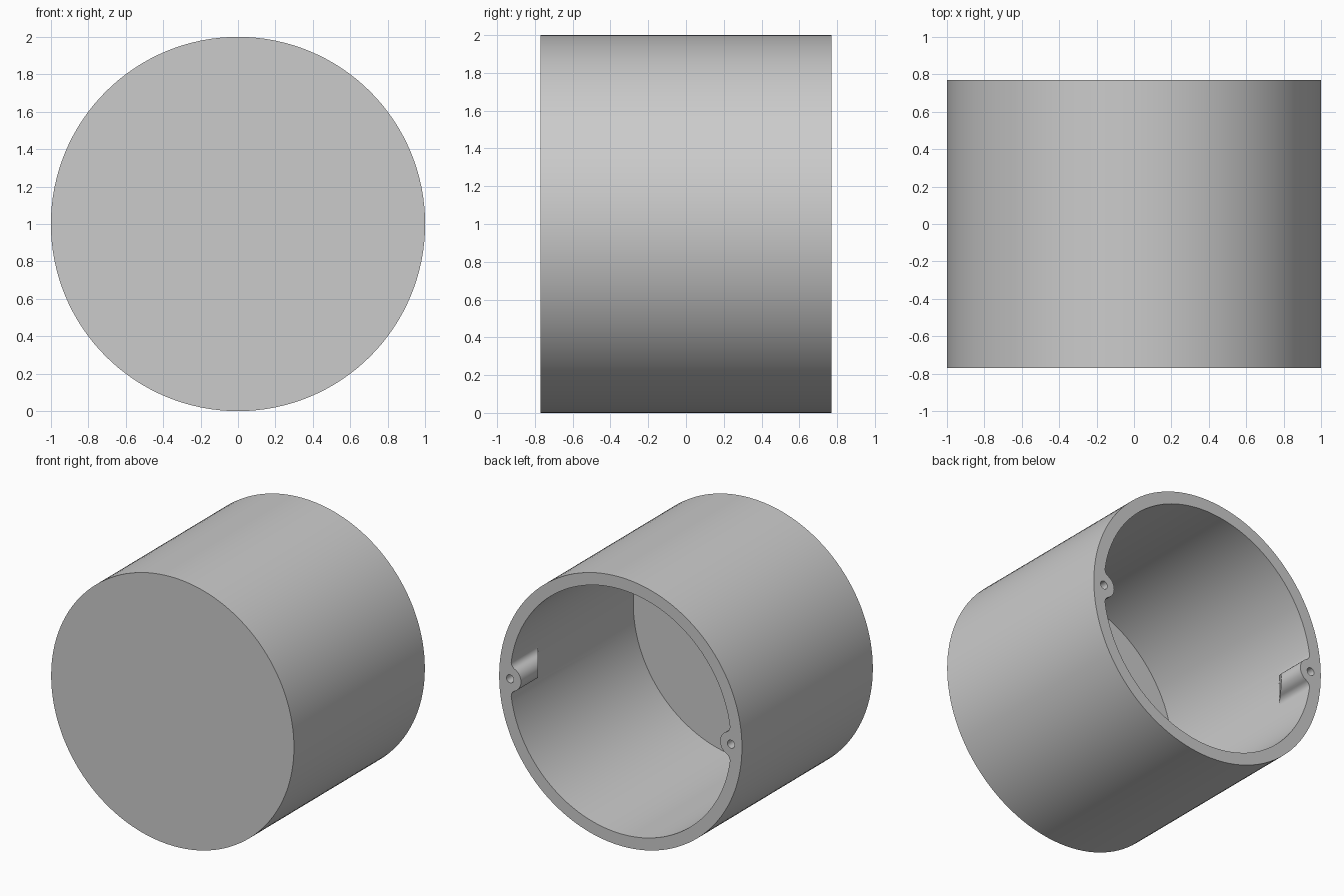
import bpy, bmesh
from math import sin, cos, pi, atan2, sqrt, radians

if "Cube" in bpy.data.objects:
    bpy.data.objects.remove(bpy.data.objects["Cube"])

HALF, R_OUT, R_IN = 0.77, 1.0, 0.91      # half depth, outer and inner radius
FLOOR = 0.09
R_BOSS, R_FILLET, R_HOLE = 0.09, 0.05, 0.03


def cylinder(name, radius, y0, y1, x=0.0, sides=128):
    bpy.ops.mesh.primitive_cylinder_add(
        vertices=sides, radius=radius, depth=y1 - y0,
        location=(x, (y0 + y1) / 2, 1), rotation=(pi / 2, 0, 0))
    ob = bpy.context.object
    ob.name = name
    return ob


def cut(target, tool):
    mod = target.modifiers.new("cut", 'BOOLEAN')
    mod.operation, mod.solver, mod.object = 'DIFFERENCE', 'EXACT', tool
    bpy.ops.object.select_all(action='DESELECT')
    target.select_set(True)
    bpy.context.view_layer.objects.active = target
    bpy.ops.object.modifier_apply(modifier=mod.name)
    bpy.data.objects.remove(tool)


def arc(cx, cz, r, a0, a1, n):
    return [(cx + r * cos(a0 + (a1 - a0) * i / n),
             cz + r * sin(a0 + (a1 - a0) * i / n)) for i in range(n + 1)]


def boss_profile():
    # round boss on the inner wall, blended to the wall with fillets
    a, b = R_IN - R_FILLET, R_BOSS + R_FILLET
    fx = (a * a - b * b + R_IN ** 2) / (2 * R_IN)
    fz = sqrt(a * a - fx * fx)
    t = atan2(fz, fx - R_IN)
    upper = arc(fx, fz, R_FILLET, atan2(fz, fx), t - pi, 8)
    # the fillet turns the long way round, on the side facing the wall
    front = arc(R_IN, 0, R_BOSS, t, 2 * pi - t, 16)
    lower = [(x, -z) for x, z in reversed(upper)]
    return [(0.96, upper[0][1])] + upper + front[1:-1] + lower + [(0.96, lower[-1][1])]


def boss(side):
    # prism whose inner end slopes back to the wall
    bm = bmesh.new()
    rings = [[], []]
    for x, z in boss_profile():
        slope_y = HALF - 0.20 - (x - 0.82) * 1.44
        rings[0].append(bm.verts.new((side * x, HALF + 0.2, 1 + z)))
        rings[1].append(bm.verts.new((side * x, slope_y, 1 + z)))
    n = len(rings[0])
    bm.faces.new(rings[0])
    bm.faces.new(rings[1])
    for i in range(n):
        j = (i + 1) % n
        bm.faces.new((rings[0][i], rings[0][j], rings[1][j], rings[1][i]))
    bmesh.ops.recalc_face_normals(bm, faces=bm.faces)
    me = bpy.data.meshes.new("screw_boss")
    bm.to_mesh(me)
    bm.free()
    ob = bpy.data.objects.new("screw_boss", me)
    bpy.context.collection.objects.link(ob)
    return ob


# cavity with the two bosses left standing
cavity = cylinder("cavity", R_IN, -HALF + FLOOR, HALF + 0.1)
for side in (-1, 1):
    cut(cavity, boss(side))

# round housing, open at the back
housing = cylinder("round_housing", R_OUT, -HALF, HALF)
cut(housing, cavity)

# blind screw holes
for side in (-1, 1):
    cut(housing, cylinder("screw_hole", R_HOLE, HALF - 0.24, HALF + 0.1, side * R_IN, 24))

grey = bpy.data.materials.new("light grey")
grey.diffuse_color = (0.6, 0.6, 0.6, 1)
grey.use_nodes = True
grey.node_tree.nodes["Principled BSDF"].inputs["Base Color"].default_value = grey.diffuse_color
housing.data.materials.clear()
housing.data.materials.append(grey)
for poly in housing.data.polygons:
    poly.material_index = 0
bpy.ops.object.select_all(action='DESELECT')
housing.select_set(True)
bpy.context.view_layer.objects.active = housing
bpy.ops.object.shade_smooth_by_angle(angle=radians(30))
